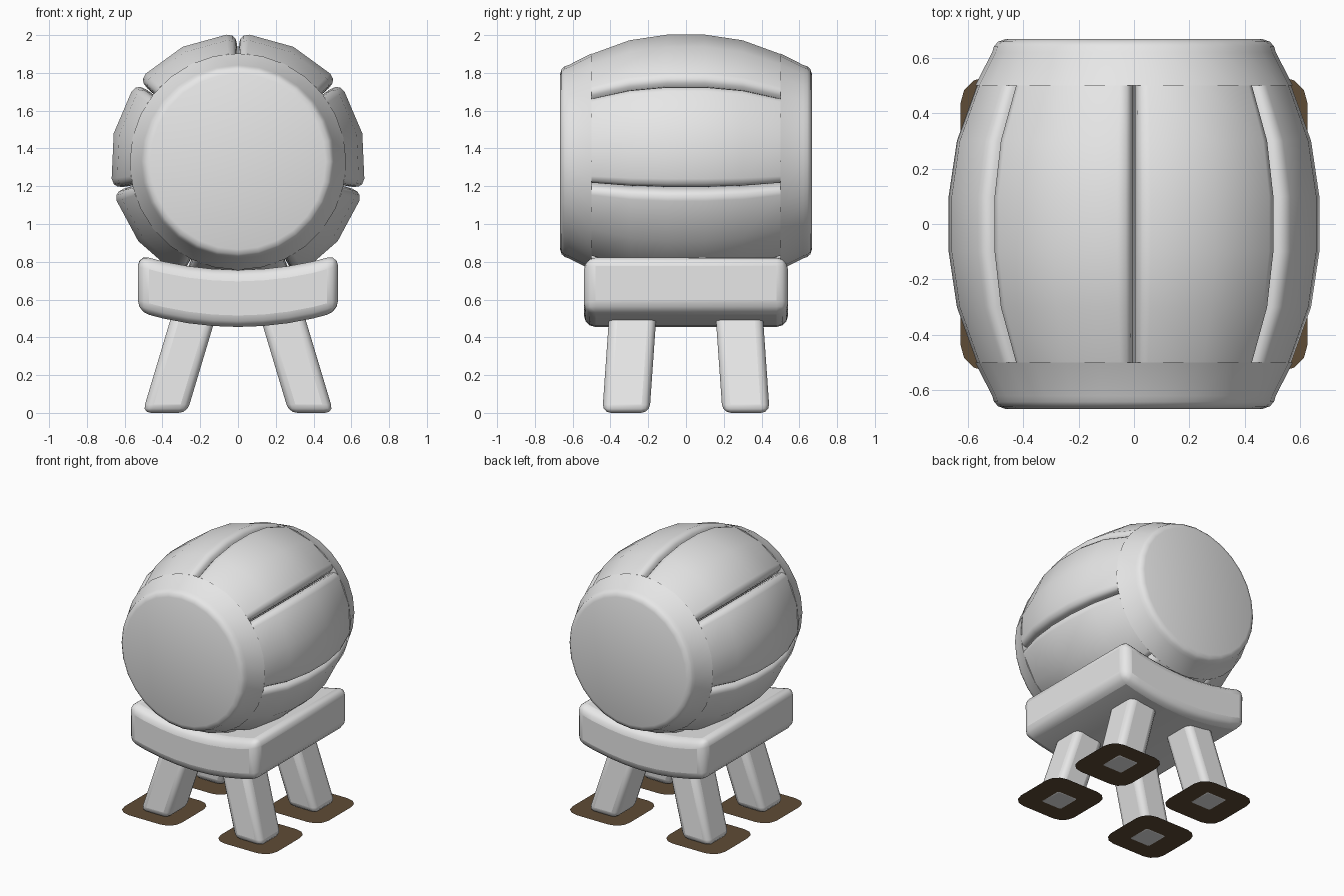
import bpy, bmesh, math
from mathutils import Vector

cube = bpy.data.objects.get("Cube")
if cube:
    bpy.data.objects.remove(cube, do_unlink=True)

AXIS_Z = 1.33      # height of the barrel axis
STAVES = 7


def material(name, rgb):
    m = bpy.data.materials.new(name)
    m.use_nodes = True
    m.diffuse_color = (*rgb, 1)
    bsdf = next(n for n in m.node_tree.nodes if n.type == 'BSDF_PRINCIPLED')
    bsdf.inputs["Base Color"].default_value = (*rgb, 1)
    return m


grey = material("light grey", (0.8, 0.8, 0.8))
brown = material("dark brown", (0.113, 0.072, 0.037))


def finish(bm, name, mat, bevel=0, segments=3, smooth=40):
    bmesh.ops.recalc_face_normals(bm, faces=bm.faces)
    mesh = bpy.data.meshes.new(name)
    bm.to_mesh(mesh)
    bm.free()
    ob = bpy.data.objects.new(name, mesh)
    bpy.context.collection.objects.link(ob)
    mesh.materials.append(mat)
    bpy.ops.object.select_all(action='DESELECT')
    ob.select_set(True)
    bpy.context.view_layer.objects.active = ob
    if bevel:
        mod = ob.modifiers.new("Rounded edges", 'BEVEL')
        mod.width = bevel
        mod.segments = segments
        mod.limit_method = 'ANGLE'
        mod.angle_limit = math.radians(40)
        mod.use_clamp_overlap = True
    bpy.ops.object.shade_smooth_by_angle(angle=math.radians(smooth))
    return ob


def loft(bm, rings):
    """Skin closed rings of points and cap both ends."""
    loops = [[bm.verts.new(p) for p in ring] for ring in rings]
    for a, b in zip(loops, loops[1:]):
        n = len(a)
        for i in range(n):
            bm.faces.new((a[i], a[(i + 1) % n], b[(i + 1) % n], b[i]))
    bm.faces.new(loops[0])
    bm.faces.new(loops[-1])


def polar(angle, radius, y):
    return Vector((radius * math.cos(angle), y, AXIS_Z + radius * math.sin(angle)))


# Barrel staves: bulging strips with rounded long edges
span = 2 * math.pi / STAVES
edge = [(0.003, 0.1), (0.007, 0.055), (0.02, 0.024), (0.045, 0.007), (0.09, 0)]
section = edge + [(span / 2, 0)] + [(span - a, d) for a, d in reversed(edge)]
bulge = [(-0.5, 0.572), (-0.3, 0.645), (-0.1, 0.675), (0.1, 0.675), (0.3, 0.645), (0.5, 0.572)]
for s in range(STAVES):
    start = math.pi / 2 + s * span
    bm = bmesh.new()
    rings = []
    for y, r in bulge:
        outer = [polar(start + a, r - d, y) for a, d in section]
        inner = [polar(start + span - 0.003, r - 0.2, y), polar(start + 0.003, r - 0.2, y)]
        rings.append(outer + inner)
    loft(bm, rings)
    finish(bm, f"barrel_stave_{s + 1}", grey, smooth=50)

# Barrel heads: tapered end caps with a rounded rim
SIDES = 28
for name, sign in (("front", -1), ("back", 1)):
    bm = bmesh.new()
    profile = [(0.573, 0.5), (0.512, 0.62), (0.505, 0.642), (0.49, 0.658), (0.465, 0.667)]
    loft(bm, [[polar(math.pi / 2 + 2 * math.pi * i / SIDES, r, sign * y) for i in range(SIDES)]
              for r, y in profile])
    finish(bm, f"{name}_barrel_head", grey, smooth=50)

# Cradle: thick sagging slab under the barrel
bm = bmesh.new()
COLUMNS, HALF_X, HALF_Y = 8, 0.53, 0.54
rings = []
for i in range(COLUMNS + 1):
    x = HALF_X * (2 * i / COLUMNS - 1)
    rise = 0.08 * (x / HALF_X) ** 2
    rings.append([(x, y, z + rise) for y, z in
                  ((-HALF_Y, 0.455), (HALF_Y, 0.455), (HALF_Y, 0.757), (-HALF_Y, 0.757))])
loft(bm, rings)
finish(bm, "cradle", grey, bevel=0.06, smooth=50)

# Four splayed legs, each standing on a flat pad
for sx, side in ((-1, "right"), (1, "left")):
    for sy, end in ((-1, "front"), (1, "back")):
        bm = bmesh.new()
        bmesh.ops.create_cube(bm, size=1)
        for v in bm.verts:
            z = 0.6 * (v.co.z + 0.5)
            v.co = (sx * (0.388 - 0.3 * z) + 0.236 * v.co.x,
                    sy * (0.318 - 0.07 * z) + 0.25 * v.co.y, z)
        finish(bm, f"{end}_{side}_leg", grey, bevel=0.045, smooth=50)

        bm = bmesh.new()
        bmesh.ops.create_grid(bm, x_segments=1, y_segments=1, size=0.232)
        bmesh.ops.bevel(bm, geom=bm.verts[:], offset=0.1, segments=3,
                        profile=0.5, affect='VERTICES')
        bmesh.ops.translate(bm, verts=bm.verts, vec=(sx * 0.395, sy * 0.3, 0.002))
        finish(bm, f"{end}_{side}_foot_pad", brown)
